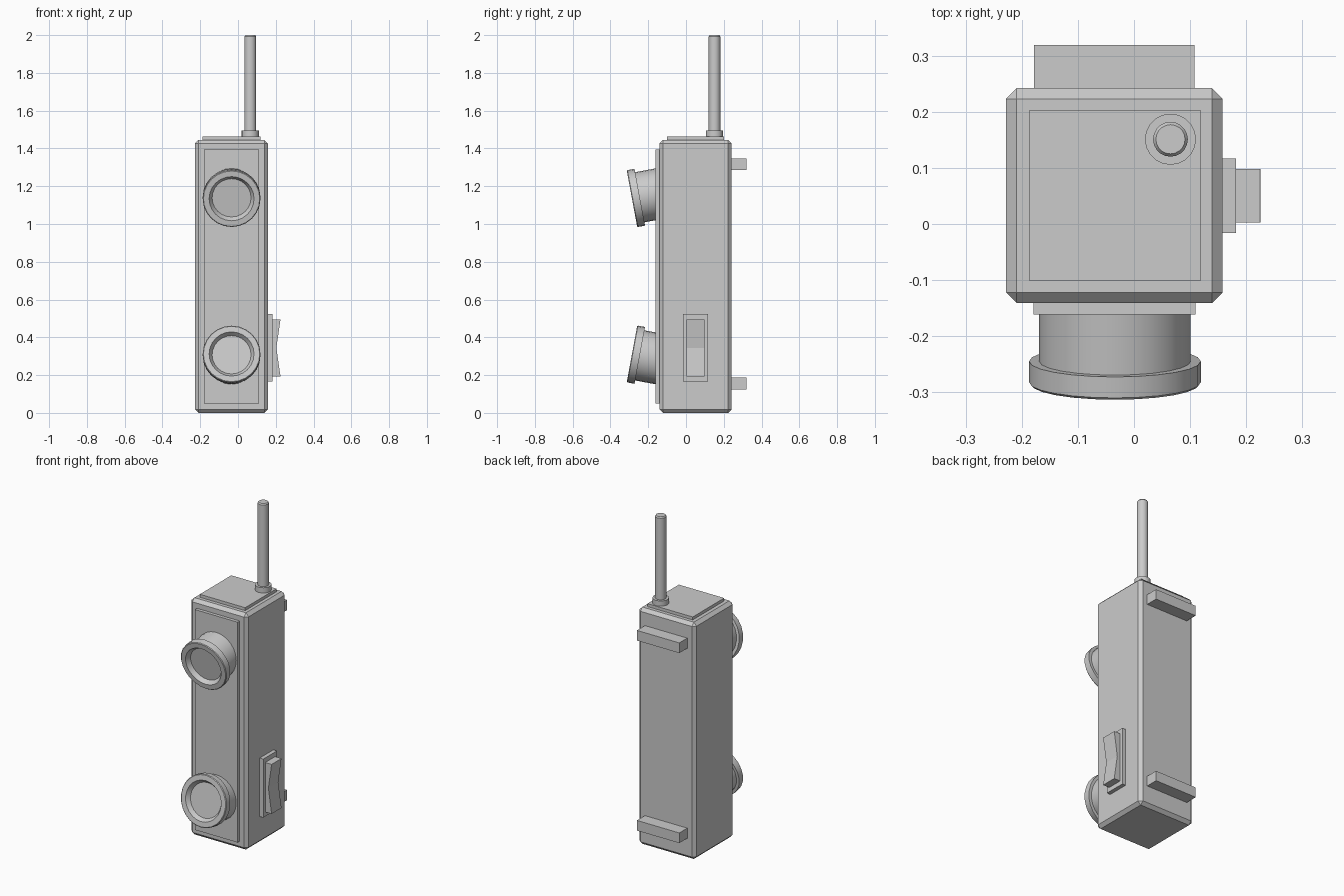
import bpy, bmesh
from math import radians, pi
from mathutils import Matrix, Vector

if "Cube" in bpy.data.objects:
    bpy.data.objects.remove(bpy.data.objects["Cube"])


def finish(name, bm, smooth=False):
    bmesh.ops.recalc_face_normals(bm, faces=bm.faces)
    mesh = bpy.data.meshes.new(name)
    bm.to_mesh(mesh)
    bm.free()
    ob = bpy.data.objects.new(name, mesh)
    bpy.context.collection.objects.link(ob)
    if smooth:
        bpy.ops.object.select_all(action='DESELECT')
        ob.select_set(True)
        bpy.context.view_layer.objects.active = ob
        bpy.ops.object.shade_smooth_by_angle(angle=radians(30))
    return ob


def box(name, x, y, z):
    """Box from (min, max) ranges."""
    bm = bmesh.new()
    bmesh.ops.create_cube(bm, size=1)
    for v in bm.verts:
        v.co = [(r[0] + r[1]) / 2 + c * (r[1] - r[0]) for r, c in zip((x, y, z), v.co)]
    return finish(name, bm)


def lathe(name, profile, location, tilt=0, sides=24):
    """Revolve a (radius, height) profile around local z."""
    bm = bmesh.new()
    verts = [bm.verts.new((r, 0, h)) for r, h in profile]
    edges = [bm.edges.new(p) for p in zip(verts, verts[1:])]
    bmesh.ops.spin(bm, geom=verts + edges, cent=(0, 0, 0), axis=(0, 0, 1),
                   angle=2 * pi, steps=sides)
    bmesh.ops.remove_doubles(bm, verts=bm.verts, dist=1e-5)
    ob = finish(name, bm, smooth=True)
    ob.location = location
    ob.rotation_euler.x = tilt
    return ob


# Chamfered housing
H = 1.445
body = box("body", (-0.228, 0.158), (-0.141, 0.242), (0, H))
bevel = body.modifiers.new("chamfer", 'BEVEL')
bevel.width = 0.019
bevel.segments = 1

# Raised panels on front and top
box("front_panel", (-0.179, 0.110), (-0.161, -0.13), (0.05, 1.395))
box("top_plate", (-0.187, 0.119), (-0.101, 0.202), (1.43, 1.463))

# Earpiece and mouthpiece, tilted towards each other
cup = [(0, -0.025), (0.103, -0.025), (0.119, 0), (0.149, 0), (0.153, -0.004),
       (0.153, -0.042), (0.135, -0.042), (0.135, -0.165), (0, -0.165)]
for name, z, sign in (("earpiece", 1.134, 1), ("mouthpiece", 0.312, -1)):
    lathe(name, cup, (-0.034, -0.286, z), radians(90 + sign * 10.5))

# Antenna with collar
lathe("antenna_collar", [(0, 1.43), (0.0455, 1.43), (0.0455, 1.495), (0, 1.495)],
      (0.065, 0.151, 0), sides=20)
lathe("antenna", [(0, 1.48), (0.031, 1.48), (0.031, 1.993), (0.026, 2), (0, 2)],
      (0.065, 0.151, 0), sides=20)

# Rear brackets
for name, z in (("upper_bracket", 1.316), ("lower_bracket", 0.156)):
    box(name, (-0.178, 0.108), (0.23, 0.319), (z - 0.031, z + 0.031))

# Rocker switch on the right side
box("switch_plate", (0.15, 0.182), (-0.016, 0.117), (0.166, 0.523))
bm = bmesh.new()
side = [(0.175, 0.193), (0.225, 0.193), (0.203, 0.344), (0.225, 0.495), (0.175, 0.495), (0.175, 0.344)]
a = [bm.verts.new((x, 0.003, z)) for x, z in side]
b = [bm.verts.new((x, 0.098, z)) for x, z in side]
for i in range(6):
    j = (i + 1) % 6
    bm.faces.new((a[i], a[j], b[j], b[i]))
for ring in (a, b):
    bm.faces.new((ring[0], ring[1], ring[2], ring[5]))
    bm.faces.new((ring[5], ring[2], ring[3], ring[4]))
finish("rocker_switch", bm)
